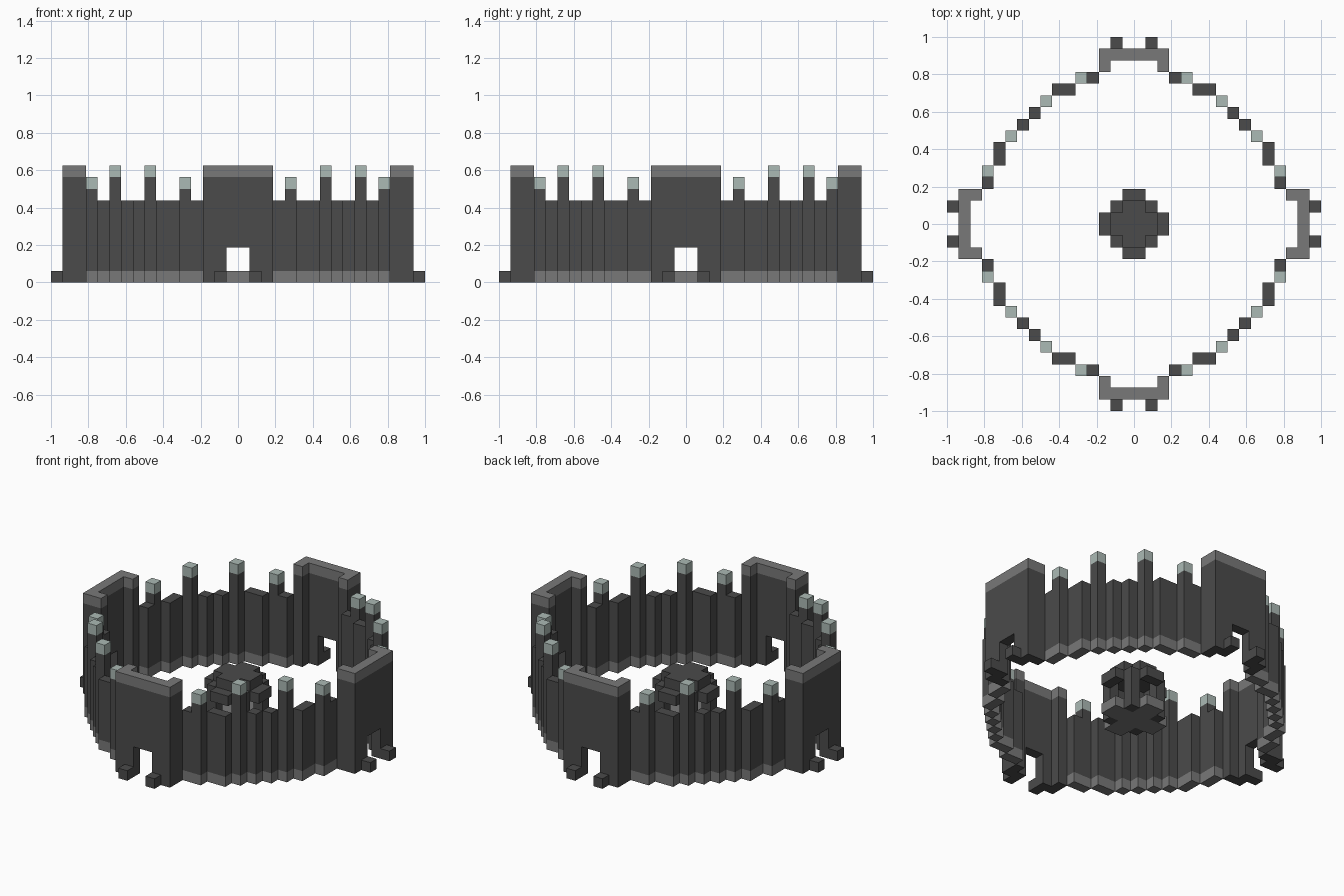
import bpy
import bmesh
from mathutils import Matrix, Vector

CELL = 0.0625  # one block

cube = bpy.data.objects.get("Cube")
if cube:
    bpy.data.objects.remove(cube, do_unlink=True)


def material(name, rgb):
    m = bpy.data.materials.new(name)
    m.use_nodes = True
    color = (*rgb, 1.0)
    m.diffuse_color = color
    bsdf = next(n for n in m.node_tree.nodes if n.type == 'BSDF_PRINCIPLED')
    bsdf.inputs["Base Color"].default_value = color
    return m


DARK = material("dark stone", (0.07, 0.07, 0.07))
GREY = material("grey stone", (0.19, 0.19, 0.19))
PALE = material("pale green", (0.41, 0.49, 0.46))


def part(name, boxes, mat, quarter=0):
    """Boxes are (low corner, high corner) in blocks; quarter turns about z."""
    bm = bmesh.new()
    for low, high in boxes:
        lo, hi = Vector(low), Vector(high)
        place = Matrix.Translation((lo + hi) / 2 * CELL)
        size = Matrix.Diagonal(((hi - lo) * CELL).to_4d())
        size[3][3] = 1
        bmesh.ops.create_cube(bm, size=1, matrix=place @ size)
    turn = ((1, 0), (0, 1), (-1, 0), (0, -1))[quarter]
    c, s = turn
    bm.transform(Matrix(((c, -s, 0, 0), (s, c, 0, 0), (0, 0, 1, 0), (0, 0, 0, 1))))
    mesh = bpy.data.meshes.new(name)
    bm.to_mesh(mesh)
    bm.free()
    mesh.materials.append(mat)
    obj = bpy.data.objects.new(name, mesh)
    bpy.context.collection.objects.link(obj)
    return obj


def column(x, y, z0, z1):
    return ((x, y, z0), (x + 1, y + 1, z1))


# Curved walls: one eighth of the ring as (x, y, top), mirrored across the diagonal
eighth = [(3, 12, 7), (4, 12, 9), (5, 11, 7), (6, 11, 7), (7, 10, 10), (8, 9, 7)]
arc = eighth + [(y, x, top) for x, y, top in eighth]

for q, side in enumerate(("back_left", "back_right", "front_right", "front_left")):
    part(side + "_wall_footing", [column(x, y, 0, 1) for x, y, t in arc], GREY, q)
    part(side + "_wall",
         [column(x, y, 1, t - 1 if t > 7 else t) for x, y, t in arc], DARK, q)
    part(side + "_wall_tips",
         [column(x, y, t - 1, t) for x, y, t in arc if t > 7], PALE, q)

# Four gatehouses with a doorway, short side walls, coping and door posts
for q, side in enumerate(("front", "left", "back", "right")):
    part(side + "_gate", [
        ((-3, -15, 0), (-1, -14, 9)),
        ((1, -15, 0), (3, -14, 9)),
        ((-1, -15, 3), (1, -14, 9)),
        column(-3, -14, 0, 9),
        column(2, -14, 0, 9),
    ], DARK, q)
    part(side + "_gate_coping", [
        ((-3, -15, 9), (3, -14, 10)),
        column(-3, -14, 9, 10),
        column(2, -14, 9, 10),
    ], GREY, q)
    part(side + "_gate_posts", [column(x, -16, 0, 1) for x in (-2, 1)], DARK, q)

# Central pavilion: floor, four pillars, ring of beams and raised roof
corners = [(x, y) for x in (-2, 1) for y in (-2, 1)]


def cross(reach, z0, z1):
    return [((-reach, -1, z0), (reach, 1, z1)),
            ((-1, -reach, z0), (1, -1, z1)),
            ((-1, 1, z0), (1, reach, z1))]


part("pavilion_floor", cross(3, 0, 1), GREY)
part("pavilion_pillars", [column(x, y, 0, 4) for x, y in corners], DARK)
part("pavilion_beams", [
    ((-1, -3, 3), (1, -2, 4)), ((-1, 2, 3), (1, 3, 4)),
    ((-3, -1, 3), (-2, 1, 4)), ((2, -1, 3), (3, 1, 4)),
], DARK)
part("pavilion_roof", cross(2, 4, 5), DARK)
